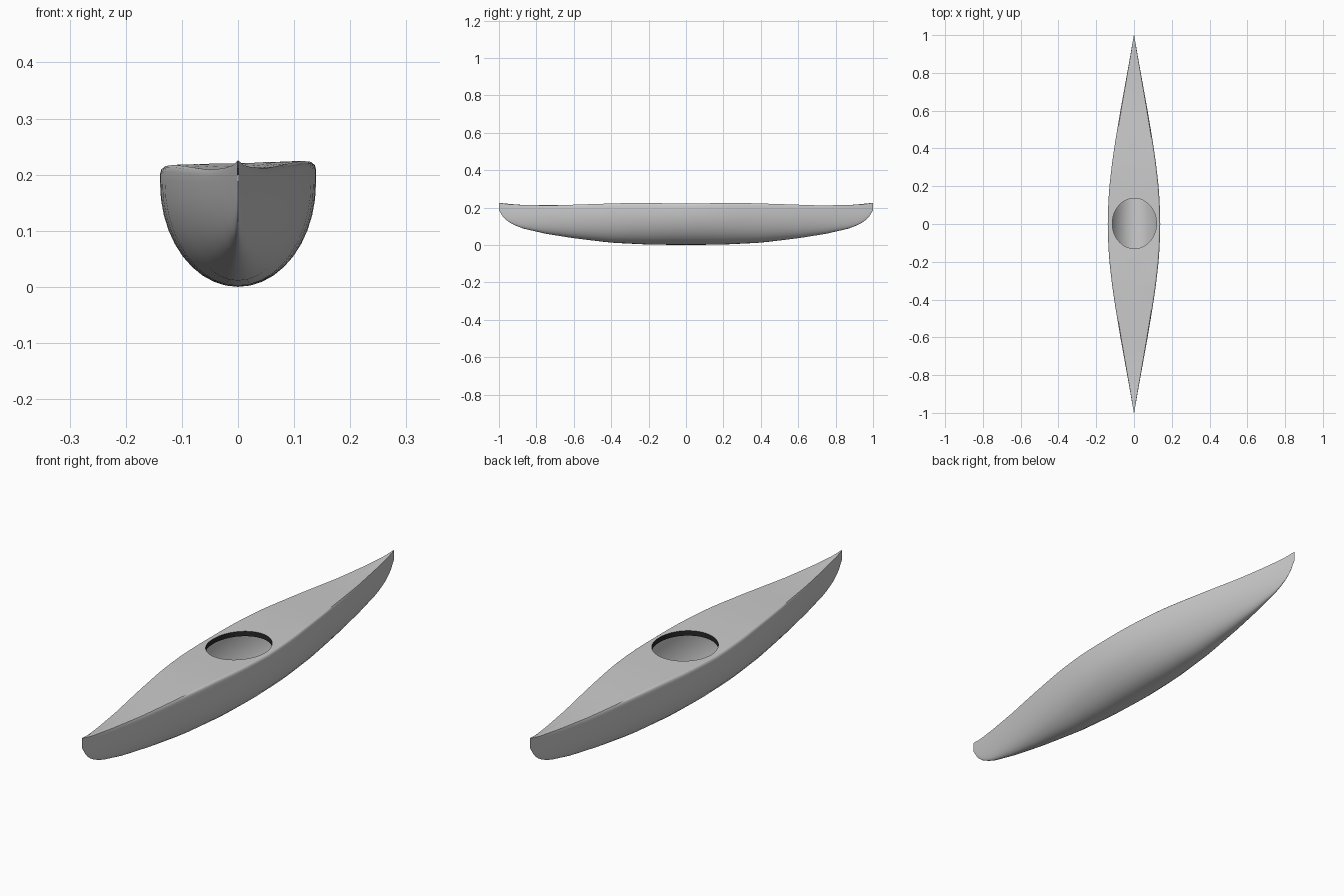
import bpy, bmesh
from math import sin, cos, pi

if "Cube" in bpy.data.objects:
    bpy.data.objects.remove(bpy.data.objects["Cube"])

N = 48  # stations from bow to stern
M = 20  # segments around the hull bottom
HALF_WIDTH = [(0, .139), (.1, .137), (.2, .130), (.3, .119), (.4, .105), (.5, .089),
              (.6, .072), (.7, .054), (.8, .036), (.9, .018), (1, .001)]
KEEL = [(0, 0), (.2, .002), (.4, .012), (.6, .036), (.75, .06), (.88, .09),
        (.94, .117), (.975, .145), (1, .185)]
SHEER = [(0, .217), (.12, .219), (.3, .221), (.5, .216), (.7, .210), (.85, .212),
         (.95, .217), (1, .225)]


def lerp(table, y):
    y = min(abs(y), 1)
    for (a, p), (b, q) in zip(table, table[1:]):
        if y <= b:
            return p + (q - p) * (y - a) / (b - a)
    return table[-1][1]


def deck_z(x, y):
    return lerp(SHEER, y) + .03 * x


def add_strips(bm, rows, closed=False):
    vs = [[bm.verts.new(p) for p in r] for r in rows]
    for a, b in zip(vs, vs[1:]):
        n = len(a)
        for i in range(n if closed else n - 1):
            j = (i + 1) % n
            bm.faces.new((a[i], a[j], b[j], b[i]))


def finish(name, bm):
    bmesh.ops.remove_doubles(bm, verts=bm.verts, dist=.00005)
    bmesh.ops.recalc_face_normals(bm, faces=bm.faces)
    me = bpy.data.meshes.new(name)
    bm.to_mesh(me)
    bm.free()
    ob = bpy.data.objects.new(name, me)
    bpy.context.collection.objects.link(ob)
    bpy.ops.object.select_all(action='DESELECT')
    ob.select_set(True)
    bpy.context.view_layer.objects.active = ob
    bpy.ops.object.shade_smooth_by_angle(angle=.9)
    return ob


def section(y):
    # rounded bottom, short upright side and softened gunwale
    w, k, top = lerp(HALF_WIDTH, y), lerp(KEEL, y), lerp(SHEER, y)
    c = top - .15 * (top - k)
    low = []
    for i in range(M + 1):
        a = -pi / 2 + pi * i / M
        low.append((w * sin(a), y, c - (c - k) * cos(a)))
    edge = []
    for f, d in ((1, .012), (.985, .004), (.95, 0)):
        edge.append((f, d))
    left = [(-w * f, y, deck_z(-w * f, y) - d) for f, d in reversed(edge)]
    right = [(w * f, y, deck_z(w * f, y) - d) for f, d in edge]
    return left + low + right


# Hull
bm = bmesh.new()
ts = [pi * i / N for i in range(N + 1)]
add_strips(bm, [section(-cos(t)) for t in ts])

# Deck stretched from the gunwale in to the cockpit opening
loop = [(t, 1) for t in ts] + [(t, -1) for t in reversed(ts)]


def opening(t, s):
    return .002 + s * .117 * sin(t), .003 - .133 * cos(t)


rows = []
for k in range(9):
    f = k / 8
    row = []
    for t, s in loop:
        ox, oy = s * .95 * lerp(HALF_WIDTH, -cos(t)), -cos(t)
        ix, iy = opening(t, s)
        x, y = ox + (ix - ox) * f, oy + (iy - oy) * f
        row.append((x, y, deck_z(x, y)))
    rows.append(row)
add_strips(bm, rows, closed=True)
finish("hull_and_deck", bm)

# Dark lip inside the cockpit opening
bm = bmesh.new()
lip = []
for d in (0, .02):
    lip.append([(*opening(t, s), deck_z(*opening(t, s)) - d) for t, s in loop])
add_strips(bm, lip, closed=True)
rim = finish("cockpit_lip", bm)
mat = bpy.data.materials.new("dark_lip")
mat.diffuse_color = (.02, .02, .02, 1)
mat.use_nodes = True
mat.node_tree.nodes["Principled BSDF"].inputs["Base Color"].default_value = mat.diffuse_color
rim.data.materials.append(mat)
